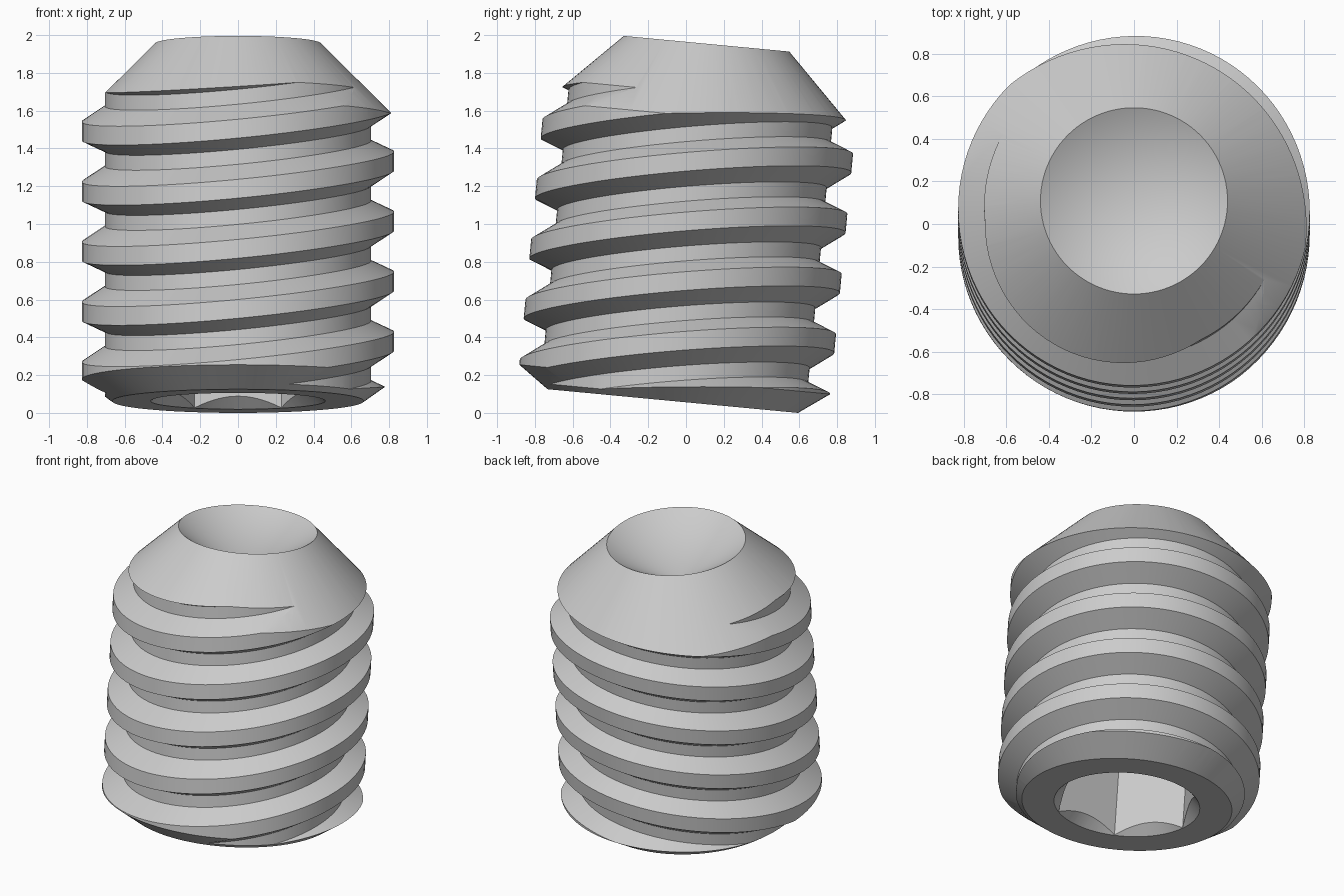
import bpy, bmesh, math
from mathutils import Matrix, Vector

if "Cube" in bpy.data.objects:
    bpy.data.objects.remove(bpy.data.objects["Cube"])

N = 96                       # segments around the axis
LENGTH, TILT = 1.9, math.radians(-5.4)
CREST, ROOT, PITCH = 0.827, 0.705, 0.3195
SLOPE_X, SLOPE_Y = 0.097, 0.176   # slant of the thread ridges


def revolve(name, profile, n=N):
    """Closed solid from (radius, height) points; first and last lie on the axis."""
    bm = bmesh.new()
    rings = []
    for r, z in profile:
        if r == 0:
            rings.append([bm.verts.new((0, 0, z))] * n)
        else:
            rings.append([bm.verts.new((r * math.cos(2 * math.pi * i / n),
                                        r * math.sin(2 * math.pi * i / n), z))
                          for i in range(n)])
    for lo, hi in zip(rings, rings[1:]):
        for i in range(n):
            j = (i + 1) % n
            quad = [lo[i], lo[j], hi[j], hi[i]]
            bm.faces.new(list(dict.fromkeys(quad)))
    bmesh.ops.recalc_face_normals(bm, faces=bm.faces)
    mesh = bpy.data.meshes.new(name)
    bm.to_mesh(mesh)
    bm.free()
    ob = bpy.data.objects.new(name, mesh)
    bpy.context.collection.objects.link(ob)
    return ob


def boolean(target, tool, operation):
    mod = target.modifiers.new(operation, 'BOOLEAN')
    mod.operation, mod.solver, mod.object = operation, 'EXACT', tool
    bpy.context.view_layer.objects.active = target
    bpy.ops.object.modifier_apply(modifier=mod.name)
    bpy.data.objects.remove(tool, do_unlink=True)


# Threaded rod, longer than the screw, with slanted ridges
rod = [(0, -0.75)]
for k in range(-2, 8):
    c = 0.238 + k * PITCH
    rod += [(ROOT, c - 0.12), (CREST, c - 0.05), (CREST, c + 0.05), (ROOT, c + 0.12)]
rod.append((0, rod[-1][1] + 0.05))
screw = revolve("set_screw", rod)
for v in screw.data.vertices:
    v.co.z += SLOPE_X * v.co.x + SLOPE_Y * v.co.y

# Envelope: flat chamfered base, chamfered top and conical cup point
envelope = revolve("envelope", [(0, 0), (0.666, 0), (0.946, 0.2), (0.946, LENGTH - 0.506),
                                (0.44, LENGTH), (0, LENGTH - 0.264)])
boolean(screw, envelope, 'INTERSECT')

# Hexagonal socket with a countersunk mouth
boolean(screw, revolve("hex_cutter", [(0, -0.2), (0.46, -0.2), (0.46, 0.8), (0, 0.8)], 6),
        'DIFFERENCE')
boolean(screw, revolve("mouth_cutter", [(0, -0.1), (0.562, -0.1), (0.362, 0.1), (0, 0.1)]),
        'DIFFERENCE')

# Lean the screw and stand it on the ground
screw.data.transform(Matrix.Translation(Vector((0, -0.07, 0.065))) @ Matrix.Rotation(TILT, 4, 'X'))
low = min(v.co.z for v in screw.data.vertices)
screw.data.transform(Matrix.Translation((0, 0, -low)))

# Plain metal colour
metal = bpy.data.materials.new("light_grey_metal")
metal.diffuse_color = (0.6, 0.6, 0.6, 1)
metal.use_nodes = True
metal.node_tree.nodes["Principled BSDF"].inputs["Base Color"].default_value = metal.diffuse_color
screw.data.materials.clear()
screw.data.materials.append(metal)
for p in screw.data.polygons:
    p.material_index = 0

bpy.ops.object.select_all(action='DESELECT')
screw.select_set(True)
bpy.context.view_layer.objects.active = screw
bpy.ops.object.shade_smooth_by_angle(angle=math.radians(25))
